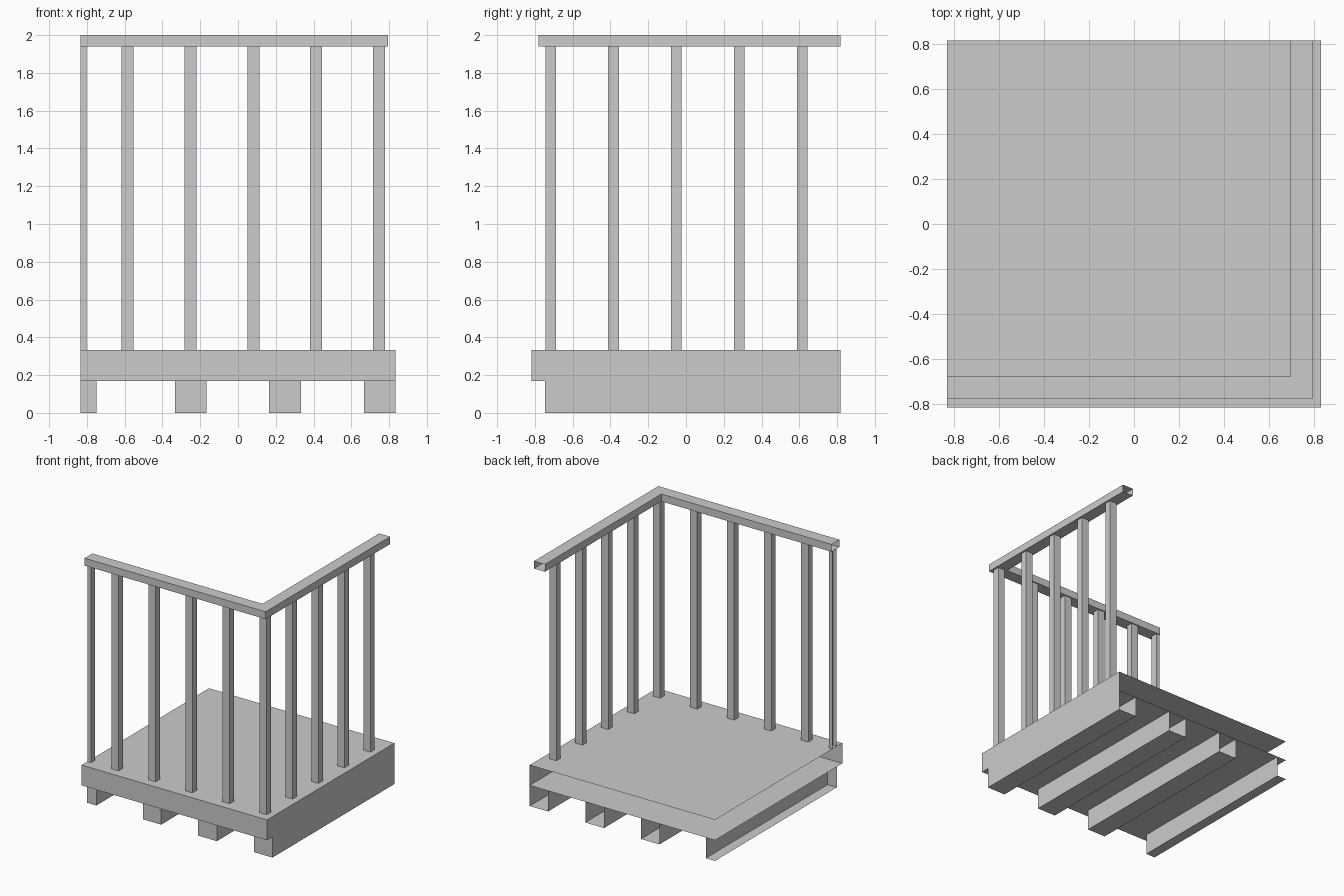
import bpy

if "Cube" in bpy.data.objects:
    bpy.data.objects.remove(bpy.data.objects["Cube"])

X, Y = 0.833, 0.817               # half width and half depth of the deck
Z_BEAM, Z_DECK, Z_RAIL = 0.168, 0.333, 1.94


def make(name, verts, faces):
    mesh = bpy.data.meshes.new(name)
    mesh.from_pydata(verts, [], faces)
    obj = bpy.data.objects.new(name, mesh)
    bpy.context.collection.objects.link(obj)
    return obj


def prism(name, outline, z0, z1, open_sides=(), bottom=True, top=True):
    """Extrude a counter-clockwise outline; sides listed in open_sides are left out."""
    n = len(outline)
    verts = [(x, y, z) for z in (z0, z1) for x, y in outline]
    faces = [(i, (i + 1) % n, (i + 1) % n + n, i + n)
             for i in range(n) if i not in open_sides]
    if bottom:
        faces.append(tuple(reversed(range(n))))
    if top:
        faces.append(tuple(range(n, 2 * n)))
    return make(name, verts, faces)


def rect(x0, x1, y0, y1):
    # sides: 0 front, 1 right, 2 back, 3 left
    return [(x0, y0), (x1, y0), (x1, y1), (x0, y1)]


# Deck slab, open where it meets the building and the neighbouring piece
prism("deck", rect(-X, X, -Y, Y), Z_BEAM, Z_DECK, open_sides=(2, 3))

# Support beams, open at the back; the left one is cut in half and open
for i, (x0, x1) in enumerate([(-X, -0.75), (-0.333, -0.168),
                              (0.165, 0.333), (0.668, X)]):
    prism(f"support_beam_{i + 1}", rect(x0, x1, -0.747, Y), 0, Z_BEAM,
          open_sides=(2, 3) if i == 0 else (2,), top=False)

# L-shaped handrail with open ends
rail = [(-X, -0.78), (0.795, -0.78), (0.795, Y),
        (0.697, Y), (0.697, -0.68), (-X, -0.68)]
prism("handrail", rail, Z_RAIL, 2.0, open_sides=(2, 5))


# Balusters
def baluster(name, x0, x1, y, open_sides=()):
    prism(name, rect(x0, x1, y - 0.028, y + 0.028), Z_DECK, Z_RAIL,
          open_sides, bottom=False, top=False)


STEP, CX, CY = 0.333, 0.747, -0.717
for i in range(5):
    x = CX - i * STEP
    baluster(f"front_baluster_{i + 1}", x - 0.032, x + 0.032, CY)
for i in range(1, 5):
    baluster(f"side_baluster_{i}", CX - 0.032, CX + 0.032, CY + i * STEP)
baluster("half_baluster", -X, -0.801, CY, open_sides=(3,))
